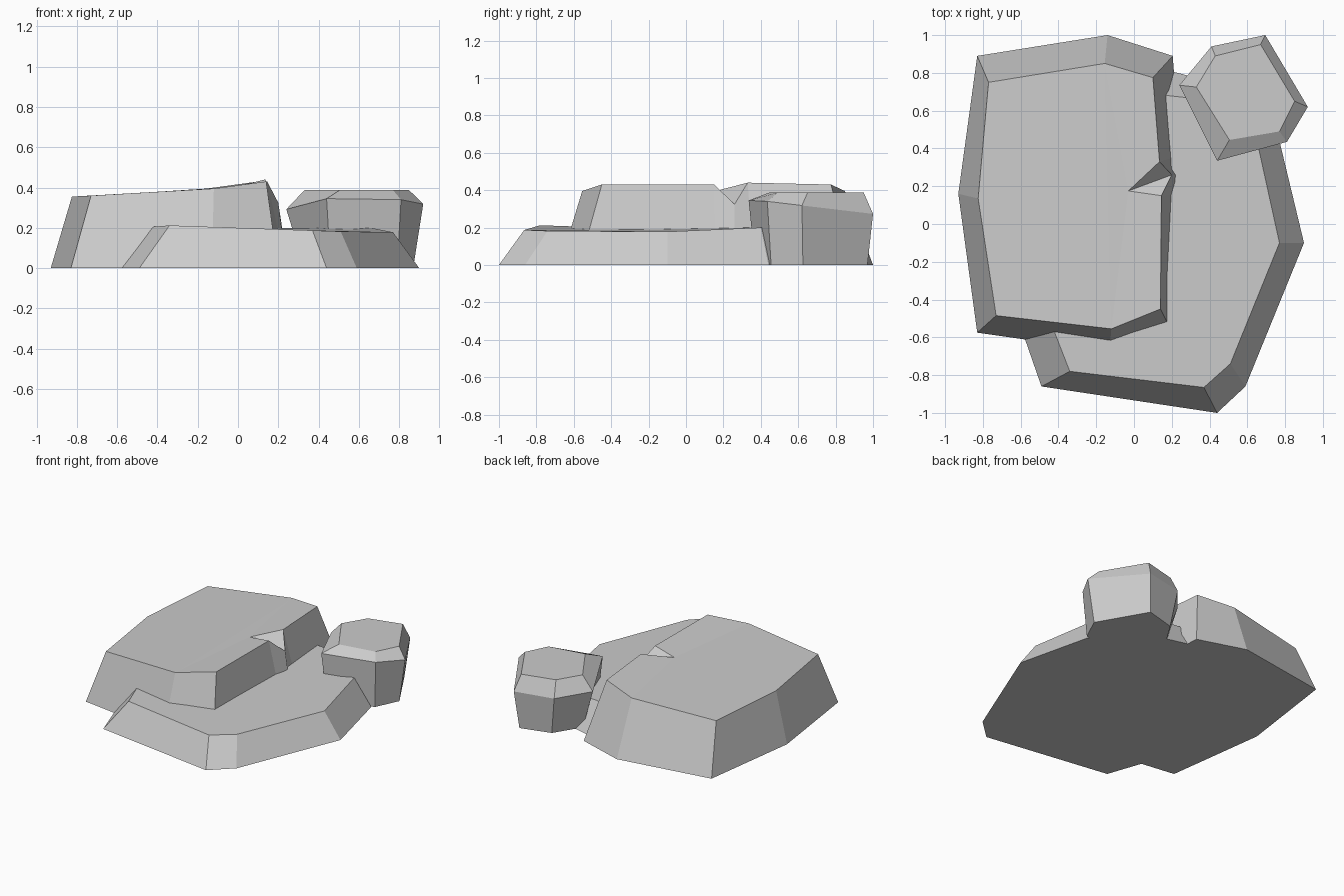
import bpy
import bmesh

default_cube = bpy.data.objects.get("Cube")
if default_cube:
    bpy.data.objects.remove(default_cube, do_unlink=True)

# Stone colour
stone = bpy.data.materials.new("stone_grey")
stone.use_nodes = True
stone.diffuse_color = (0.6, 0.6, 0.6, 1)
stone.node_tree.nodes["Principled BSDF"].inputs["Base Color"].default_value = stone.diffuse_color


def level(outline, z):
    """Place a flat outline at one height."""
    return [(x, y, z) for x, y in outline]


def build_rock(name, rings, extra=(), top_faces=None):
    """Loft a faceted stone through matching rings, listed bottom to top."""
    bm = bmesh.new()
    loops = [[bm.verts.new(p) for p in ring] for ring in rings]
    count = len(rings[0])
    for low, high in zip(loops, loops[1:]):
        for i in range(count):
            j = (i + 1) % count
            bm.faces.new((low[i], low[j], high[j], high[i]))
    bm.faces.new(loops[0][::-1])
    top = loops[-1] + [bm.verts.new(p) for p in extra]
    for face in top_faces or [range(count)]:
        bm.faces.new([top[i] for i in face])
    bmesh.ops.recalc_face_normals(bm, faces=bm.faces[:])
    mesh = bpy.data.meshes.new(name)
    bm.to_mesh(mesh)
    bm.free()
    mesh.materials.append(stone)
    rock = bpy.data.objects.new(name, mesh)
    bpy.context.collection.objects.link(rock)
    return rock


# Tall slab: anticlockwise from the front left corner, with a chipped right rim
slab_foot = [(-0.83, -0.575), (-0.13, -0.675), (0.2, -0.57), (0.24, 0.16),
             (0.25, 0.26), (0.245, 0.36), (0.205, 0.89), (-0.14, 1.0),
             (-0.83, 0.89), (-0.93, 0.16)]
slab_rim = [(-0.73, -0.485, 0.36), (-0.12, -0.555, 0.395), (0.14, -0.45, 0.43),
            (0.145, 0.15, 0.43), (0.2, 0.26, 0.325), (0.135, 0.33, 0.44),
            (0.1, 0.775, 0.43), (-0.155, 0.85, 0.395), (-0.77, 0.75, 0.355),
            (-0.825, 0.135, 0.355)]
chip_point = (-0.03, 0.175, 0.4)
build_rock("tall_slab", [level(slab_foot, 0), slab_rim], [chip_point],
           [(0, 1, 7, 8, 9), (1, 2, 3, 10), (1, 10, 7), (10, 5, 6, 7),
            (3, 4, 10), (4, 5, 10)])

# Low slab: runs underneath the tall one
low_foot = [(-0.49, -0.86), (0.44, -1.0), (0.59, -0.86), (0.9, -0.1),
            (0.77, 0.44), (0.5, 0.73), (0, 0.86), (-0.65, -0.4)]
low_rim = [(-0.34, -0.78, 0.212), (0.37, -0.865, 0.187), (0.51, -0.74, 0.182),
           (0.77, -0.1, 0.178), (0.66, 0.4, 0.2), (0.45, 0.65, 0.2),
           (0, 0.7, 0.2), (-0.48, -0.42, 0.2)]
build_rock("low_slab", [level(low_foot, 0), low_rim])

# Small boulder: narrow foot, wide shoulder, bevelled flat top
boulder_foot = [(0.46, 0.37), (0.79, 0.455), (0.87, 0.625), (0.67, 0.97),
                (0.45, 0.91), (0.33, 0.72)]
boulder_shoulder = [(0.44, 0.335, 0.345), (0.81, 0.435, 0.34), (0.92, 0.62, 0.318),
                    (0.695, 1.0, 0.273), (0.41, 0.94, 0.273), (0.24, 0.735, 0.292)]
boulder_top = [(0.505, 0.445), (0.77, 0.49), (0.85, 0.65), (0.67, 0.95),
               (0.43, 0.89), (0.33, 0.725)]
build_rock("small_boulder", [level(boulder_foot, 0), boulder_shoulder,
                             level(boulder_top, 0.387)])
